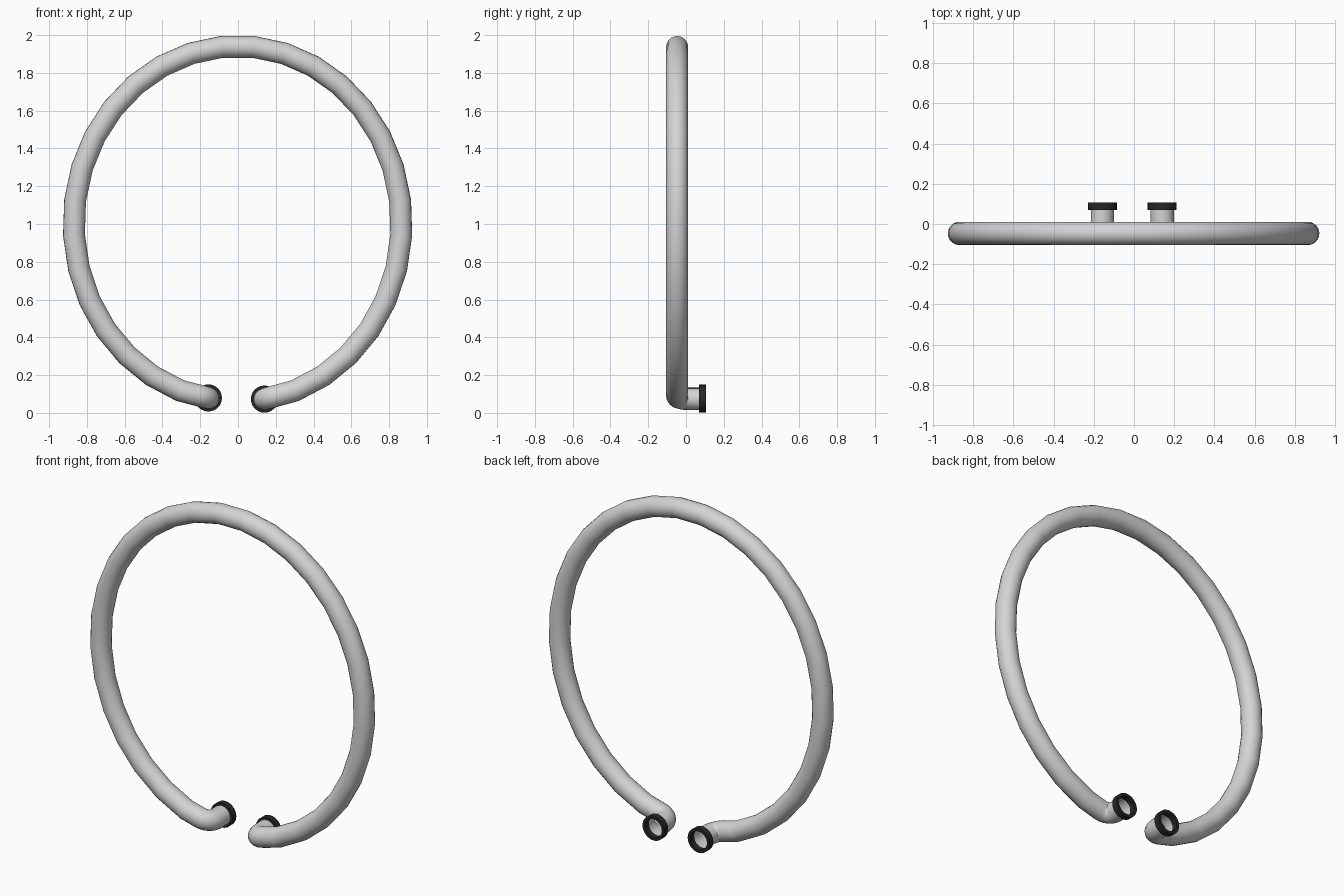
import bpy, bmesh, math
from mathutils import Vector, Matrix

if "Cube" in bpy.data.objects:
    bpy.data.objects.remove(bpy.data.objects["Cube"])

R = 0.058            # tube radius
RING_Y = -0.047      # plane of the big loop
BEND = 0.06          # elbow radius
LEFT_END = Vector((-0.157, RING_Y, 0.079))
RIGHT_END = Vector((0.14, RING_Y, 0.073))


def material(name, c):
    m = bpy.data.materials.new(name)
    m.diffuse_color = (*c, 1)
    m.use_nodes = True
    m.node_tree.nodes["Principled BSDF"].inputs["Base Color"].default_value = m.diffuse_color
    return m


grey = material("light grey", (0.66, 0.66, 0.66))
black = material("near black", (0.02, 0.02, 0.022))


def finish(bm, name, mat, angle):
    bmesh.ops.recalc_face_normals(bm, faces=bm.faces[:])
    me = bpy.data.meshes.new(name)
    bm.to_mesh(me)
    bm.free()
    ob = bpy.data.objects.new(name, me)
    bpy.context.collection.objects.link(ob)
    me.materials.append(mat)
    bpy.ops.object.select_all(action='DESELECT')
    ob.select_set(True)
    bpy.context.view_layer.objects.active = ob
    bpy.ops.object.shade_smooth_by_angle(angle=math.radians(angle))
    return ob


def sweep(path, radius, sides):
    """Open round tube along a path, with an untwisted frame."""
    bm = bmesh.new()
    rings, prev, n = [], None, None
    for i, p in enumerate(path):
        a, b = path[max(i - 1, 0)], path[min(i + 1, len(path) - 1)]
        d_in = (p - a).normalized() if i else (b - p).normalized()
        d_out = (b - p).normalized() if i < len(path) - 1 else d_in
        t = (d_in + d_out).normalized()
        n = Vector((0, 1, 0)).cross(t).normalized() if prev is None and abs(t.y) < 0.9 else \
            (Vector((0, 0, 1)) if prev is None else prev.rotation_difference(t) @ n)
        s = t.cross(n)
        rings.append([bm.verts.new(p + radius * (math.cos(w) * n + math.sin(w) * s))
                      for w in (2 * math.pi * k / sides for k in range(sides))])
        prev = t
    for r0, r1 in zip(rings, rings[1:]):
        for k in range(sides):
            j = (k + 1) % sides
            bm.faces.new((r0[k], r0[j], r1[j], r1[k]))
    return bm


def elbow(end, toward):
    """Points from the stub mouth round the bend onto the loop."""
    d = (toward - end).normalized()
    back = Vector((0, 1, 0))
    pts = [end + back * 0.142]
    c = end + (d + back) * BEND
    for k in range(6):
        w = math.pi / 2 * k / 5
        pts.append(c - BEND * (math.cos(w) * d + math.sin(w) * back))
    return pts


# loop: slightly tall oval with a flat facet on top
loop = []
for k in range(-15, 15):
    w = math.radians(5.5 + 11 * k)
    loop.append(Vector((0.868 * math.sin(w) - 0.002, RING_Y, 1.0 + 0.942 * math.cos(w))))
path = elbow(LEFT_END, loop[0]) + loop + elbow(RIGHT_END, loop[-1])[::-1]
finish(sweep(path, R, 20), "tube_loop", grey, 50)


# end collars: hollow black rings on the stubs
def collar(name, end, outer=0.072, inner=0.055, y0=0.07, y1=0.106, sides=24):
    bm = bmesh.new()
    profile = [(outer, y0), (outer, y1), (inner, y1), (inner, y0)]
    rows = [[bm.verts.new((end.x + r * math.cos(w), y, end.z + r * math.sin(w)))
             for w in (2 * math.pi * k / sides for k in range(sides))] for r, y in profile]
    for i in range(4):
        a, b = rows[i], rows[(i + 1) % 4]
        for k in range(sides):
            j = (k + 1) % sides
            bm.faces.new((a[k], a[j], b[j], b[k]))
    finish(bm, name, black, 40)


collar("left_collar", LEFT_END)
collar("right_collar", RIGHT_END)
